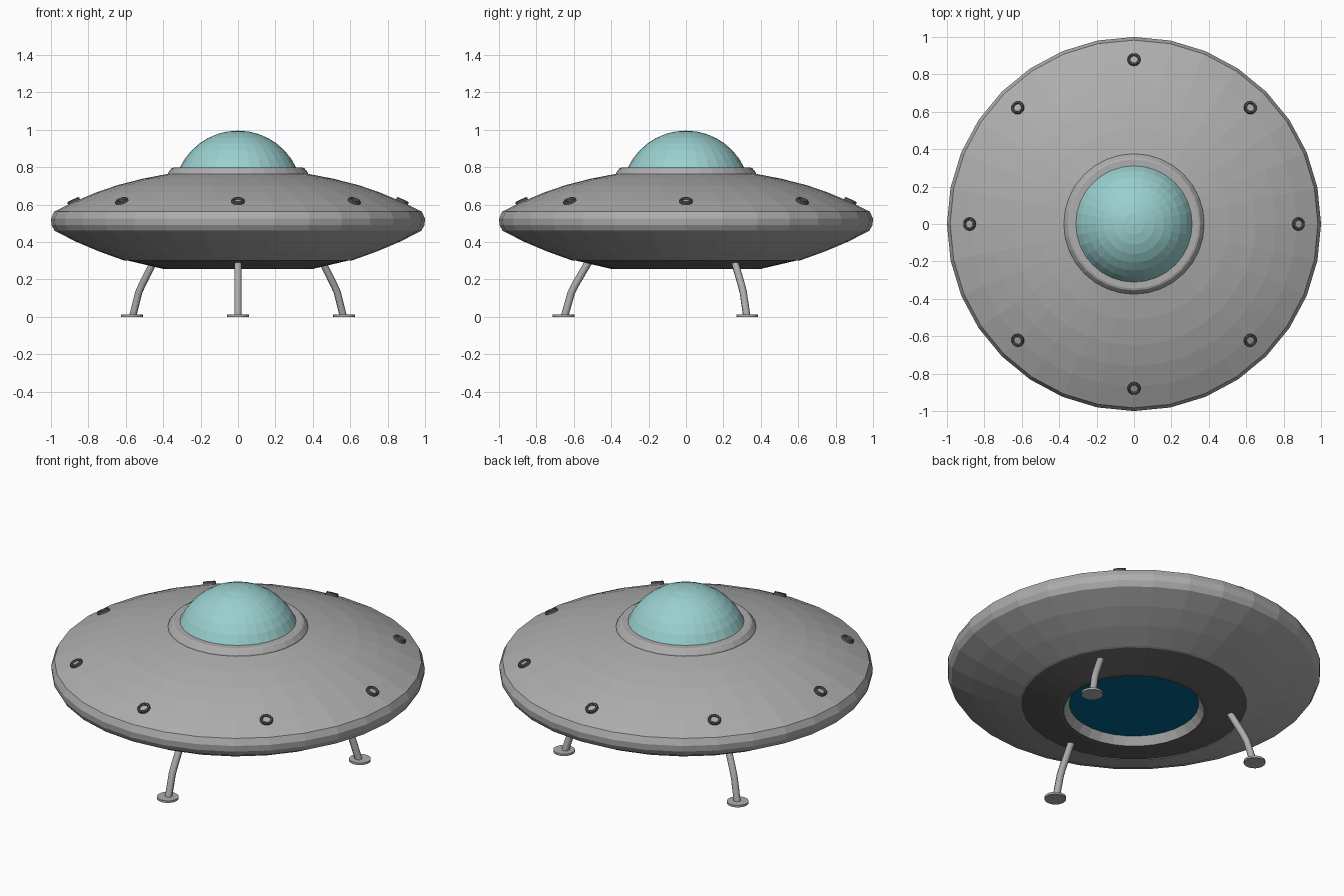
import bpy, bmesh, math
from mathutils import Matrix, Vector

if "Cube" in bpy.data.objects:
    bpy.data.objects.remove(bpy.data.objects["Cube"])

SIDES = 32


def material(name, rgb):
    m = bpy.data.materials.new(name)
    m.diffuse_color = (*rgb, 1)
    m.use_nodes = True
    m.node_tree.nodes["Principled BSDF"].inputs["Base Color"].default_value = m.diffuse_color
    return m


GREY = material("hull grey", (0.42, 0.42, 0.42))
DARK = material("dark grey", (0.12, 0.12, 0.12))
GLASS = material("pale teal glass", (0.32, 0.63, 0.62))
BLUE = material("deep blue", (0.0, 0.13, 0.27))


def lathe(name, profile, mat, sides=SIDES, closed=False, matrix=None):
    """Spin (radius, height) points; run the profile so outside is on its right."""
    bm = bmesh.new()
    rings = []
    for r, z in profile:
        if r == 0:
            rings.append([bm.verts.new((0, 0, z))] * sides)
        else:
            rings.append([bm.verts.new((r * math.cos(math.tau * i / sides),
                                        r * math.sin(math.tau * i / sides), z))
                          for i in range(sides)])
    pairs = list(zip(rings, rings[1:]))
    if closed:
        pairs.append((rings[-1], rings[0]))
    for a, b in pairs:
        for i in range(sides):
            j = (i + 1) % sides
            bm.faces.new(list(dict.fromkeys((a[i], a[j], b[j], b[i]))))
    me = bpy.data.meshes.new(name)
    bm.to_mesh(me)
    bm.free()
    me.materials.append(mat)
    ob = bpy.data.objects.new(name, me)
    if matrix:
        ob.matrix_world = matrix
    bpy.context.collection.objects.link(ob)
    return ob


# Saucer hull: lower shell, rim band, upper shell
lathe("hull", [(0.597, 0.308), (0.602, 0.300), (0.615, 0.303), (0.75, 0.352),
               (0.87, 0.403), (0.98, 0.46), (0.997, 0.49), (1.0, 0.525),
               (0.983, 0.562), (0.87, 0.618), (0.76, 0.664), (0.65, 0.702),
               (0.51, 0.738), (0.37, 0.765)], GREY)

# Underside: glowing disc, recess wall, dark panel
lathe("engine_disc", [(0, 0.30), (0.348, 0.30)], BLUE)
lathe("engine_recess", [(0.347, 0.30), (0.377, 0.255)], GREY)
lathe("underside_panel", [(0.377, 0.255), (0.40, 0.256), (0.60, 0.303)], DARK)

# Cockpit collar and glass dome
lathe("dome_collar", [(0.376, 0.762), (0.374, 0.770), (0.355, 0.794),
                      (0.345, 0.798), (0.30, 0.798)], GREY)
R, CZ = 0.344, 0.651
start = math.asin((0.797 - CZ) / R)
dome = []
for k in range(8):
    t = start + (math.pi / 2 - start) * k / 7
    dome.append((R * math.cos(t) if k < 7 else 0, CZ + R * math.sin(t)))
lathe("glass_dome", dome, GLASS)

# Eight rim lights: dark rings with a grey lens, tilted to the hull
tilt = Matrix.Rotation(math.radians(25), 4, 'Y')
for n in range(8):
    m = (Matrix.Rotation(n * math.tau / 8, 4, 'Z')
         @ Matrix.Translation((0.876, 0, 0.612)) @ tilt)
    lathe(f"light_ring_{n + 1}", [(0.030, -0.008), (0.035, -0.004), (0.035, 0.012),
                                  (0.031, 0.017), (0.024, 0.017), (0.021, 0.012),
                                  (0.021, -0.008)], DARK, 16, True, m)
    lathe(f"light_lens_{n + 1}", [(0.022, 0.007), (0, 0.007)], GREY, 16, False, m)

# Three bent landing legs with round foot pads
for n, deg in enumerate((270, 30, 150)):
    a = math.radians(deg)
    d = Vector((math.cos(a), math.sin(a), 0))
    name = ("front", "back_right", "back_left")[n]
    cu = bpy.data.curves.new(name + "_leg", 'CURVE')
    cu.dimensions = '3D'
    cu.bevel_depth = 0.02
    cu.bevel_resolution = 2
    cu.use_fill_caps = True
    path = [(0.505, 0.32), (0.54, 0.26), (0.59, 0.175), (0.613, 0.13), (0.648, 0.008)]
    sp = cu.splines.new('POLY')
    sp.points.add(len(path) - 1)
    for p, (r, z) in zip(sp.points, path):
        p.co = (*(d * r + Vector((0, 0, z))), 1)
    cu.materials.append(GREY)
    ob = bpy.data.objects.new(name + "_leg", cu)
    bpy.context.collection.objects.link(ob)
    bpy.ops.object.select_all(action='DESELECT')
    ob.select_set(True)
    bpy.context.view_layer.objects.active = ob
    bpy.ops.object.convert(target='MESH')
    lathe(name + "_foot", [(0, 0), (0.058, 0), (0.058, 0.012), (0, 0.012)], GREY, 24,
          False, Matrix.Translation(d * 0.655))
